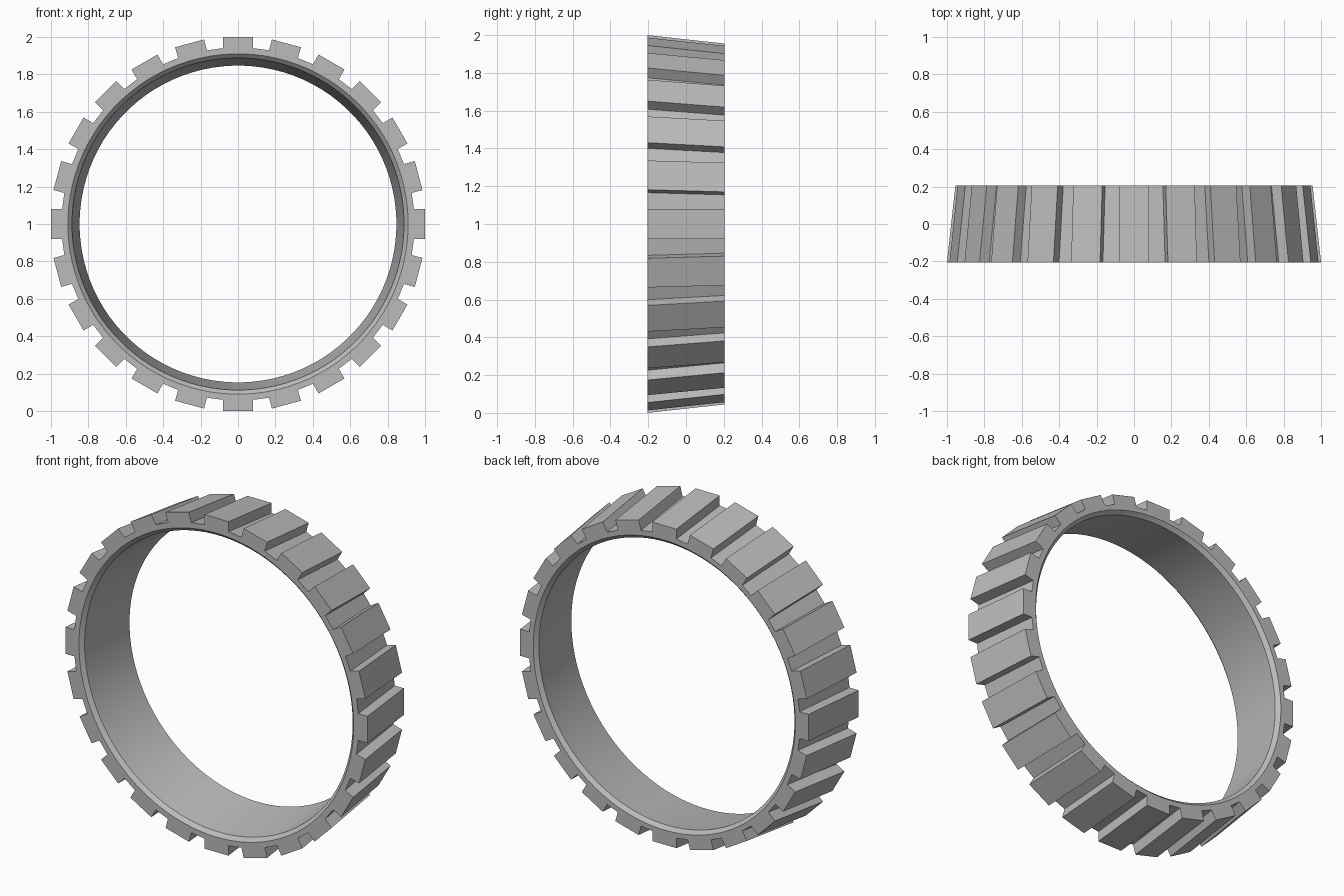
import bpy, bmesh
from math import sin, cos, pi

cube = bpy.data.objects.get("Cube")
if cube:
    bpy.data.objects.remove(cube, do_unlink=True)

TEETH = 24
HALF_DEPTH = 0.205
HALF_TOOTH = 0.08
CHAMFER = 0.022

mat = bpy.data.materials.new("Plain grey")
mat.use_nodes = True
grey = (0.5, 0.5, 0.5, 1)
mat.diffuse_color = grey
mat.node_tree.nodes["Principled BSDF"].inputs["Base Color"].default_value = grey

bm = bmesh.new()


def toothed_loop(y, root, tip):
    """Outer outline: parallel-sided teeth joined by flat roots."""
    verts = []
    for i in range(TEETH):
        a = 2 * pi * i / TEETH
        for s, r in ((-1, root), (-1, tip), (1, tip), (1, root)):
            u = s * HALF_TOOTH
            verts.append(bm.verts.new((u * cos(a) + r * sin(a), y,
                                       1 + r * cos(a) - u * sin(a))))
    return verts


def round_loop(y, radius):
    """Bore circle with as many points as the toothed outline."""
    n = TEETH * 4
    return [bm.verts.new((radius * sin(2 * pi * (i - 1.5) / n), y,
                          1 + radius * cos(2 * pi * (i - 1.5) / n)))
            for i in range(n)]


# Closed section: tapered teeth, end faces, chamfers and conical bore
loops = [
    toothed_loop(-HALF_DEPTH, 0.94, 1.0),
    toothed_loop(HALF_DEPTH, 0.895, 0.955),
    round_loop(HALF_DEPTH, 0.868),
    round_loop(HALF_DEPTH - CHAMFER, 0.847),
    round_loop(-HALF_DEPTH + CHAMFER, 0.888),
    round_loop(-HALF_DEPTH, 0.91),
]
for a, b in zip(loops, loops[1:] + loops[:1]):
    for i in range(len(a)):
        j = (i + 1) % len(a)
        bm.faces.new((a[i], a[j], b[j], b[i]))
bmesh.ops.recalc_face_normals(bm, faces=bm.faces)

mesh = bpy.data.meshes.new("toothed_ring")
bm.to_mesh(mesh)
bm.free()
mesh.materials.append(mat)
ring = bpy.data.objects.new("toothed_ring", mesh)
bpy.context.collection.objects.link(ring)

# Smooth bore, crisp teeth
bpy.ops.object.select_all(action='DESELECT')
ring.select_set(True)
bpy.context.view_layer.objects.active = ring
bpy.ops.object.shade_smooth_by_angle(angle=0.1)
